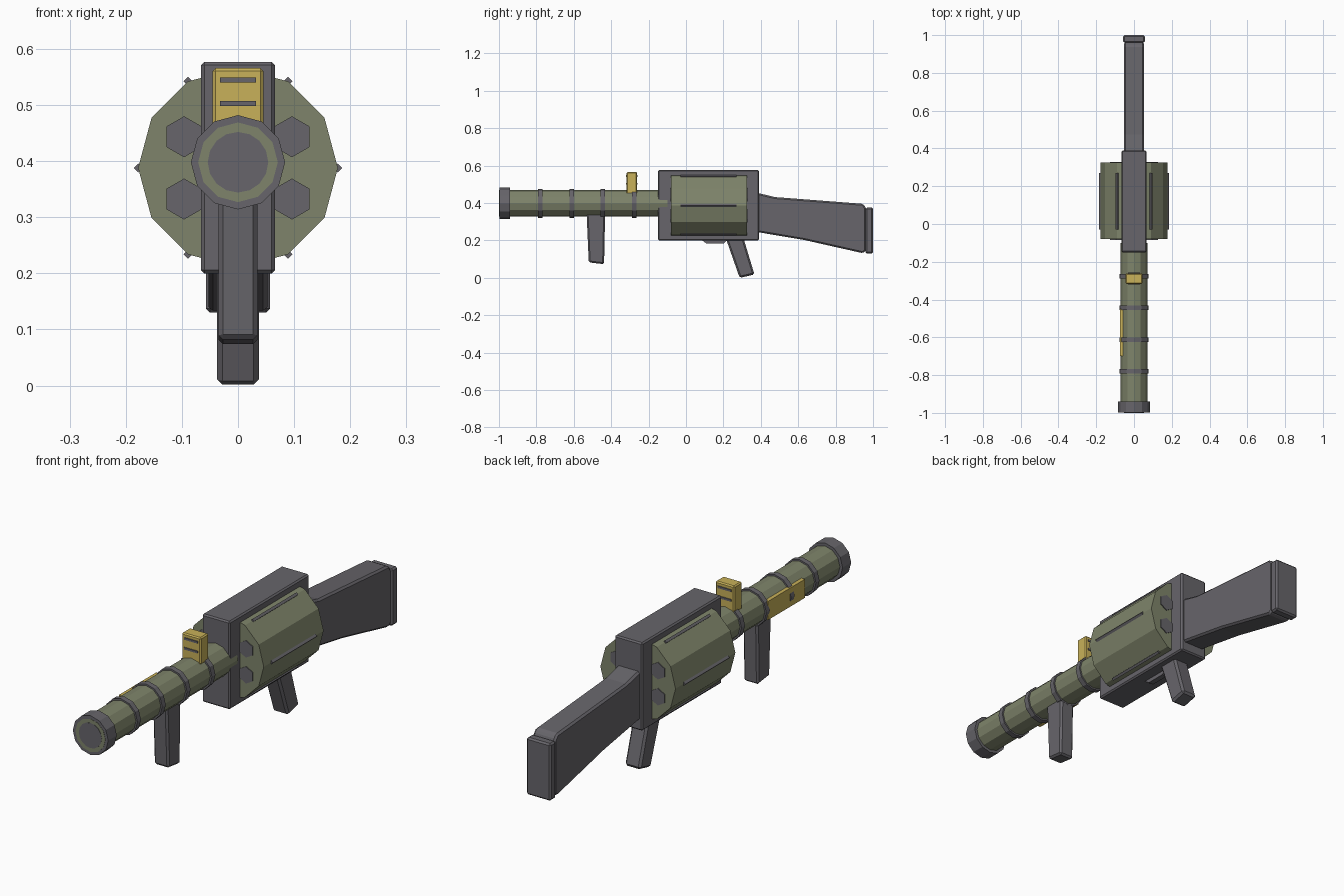
import bpy, bmesh, math
from mathutils import Matrix, Vector

if "Cube" in bpy.data.objects:
    bpy.data.objects.remove(bpy.data.objects["Cube"])


def material(name, rgb):
    m = bpy.data.materials.new(name)
    m.diffuse_color = (*rgb, 1)
    m.use_nodes = True
    m.node_tree.nodes["Principled BSDF"].inputs["Base Color"].default_value = m.diffuse_color
    return m


DARK = material("gunmetal", (0.135, 0.13, 0.145))
OLIVE = material("olive", (0.21, 0.23, 0.145))
GOLD = material("mustard", (0.58, 0.44, 0.10))


def finish(name, bm, mat, bevel=0):
    bmesh.ops.recalc_face_normals(bm, faces=bm.faces)
    mesh = bpy.data.meshes.new(name)
    bm.to_mesh(mesh)
    bm.free()
    mesh.materials.append(mat)
    ob = bpy.data.objects.new(name, mesh)
    bpy.context.collection.objects.link(ob)
    if bevel:
        mod = ob.modifiers.new("chamfer", 'BEVEL')
        mod.width = bevel
        mod.segments = 1
    return ob


def box(name, lo, hi, mat, bevel=0):
    lo, hi = Vector(lo), Vector(hi)
    bm = bmesh.new()
    bmesh.ops.create_cube(bm, size=1, matrix=Matrix.Translation((lo + hi) / 2)
                          @ Matrix.Diagonal((*(hi - lo), 1)))
    return finish(name, bm, mat, bevel)


def prism(name, x, z, r, y0, y1, sides, mat, start=0, bevel=0):
    """Regular prism running along y."""
    bm = bmesh.new()
    ring = [bm.verts.new((x + r * math.cos(a), y0, z + r * math.sin(a)))
            for a in (start + math.tau * i / sides for i in range(sides))]
    cap = bm.faces.new(ring)
    ext = bmesh.ops.extrude_face_region(bm, geom=[cap], use_keep_orig=True)
    bmesh.ops.translate(bm, vec=(0, y1 - y0, 0),
                        verts=[v for v in ext['geom'] if isinstance(v, bmesh.types.BMVert)])
    return finish(name, bm, mat, bevel)


def side_profile(name, pts, half, mat, bevel=0):
    """Extrude a (y, z) outline symmetrically across x."""
    bm = bmesh.new()
    cap = bm.faces.new([bm.verts.new((-half, y, z)) for y, z in pts])
    ext = bmesh.ops.extrude_face_region(bm, geom=[cap], use_keep_orig=True)
    bmesh.ops.translate(bm, vec=(2 * half, 0, 0),
                        verts=[v for v in ext['geom'] if isinstance(v, bmesh.types.BMVert)])
    return finish(name, bm, mat, bevel)


# Barrel, muzzle and bands
AXIS = 0.398
prism("barrel", 0, AXIS, 0.071, -0.999, -0.10, 12, OLIVE)
prism("muzzle_collar", 0, AXIS, 0.084, -0.998, -0.94, 12, DARK)
prism("bore", 0, AXIS, 0.054, -1.0, -0.99, 16, DARK)
for i, y in enumerate((-0.78, -0.612, -0.444, -0.276)):
    prism(f"barrel_band_{i}", 0, AXIS, 0.078, y - 0.012, y + 0.012, 12, DARK)

# Painted plate on the left of the barrel
box("side_plate", (-0.0735, -0.70, AXIS - 0.04), (-0.055, -0.45, AXIS + 0.04), GOLD)

# Sight with slots front and back
box("sight", (-0.045, -0.317, 0.45), (0.045, -0.262, 0.566), GOLD, 0.005)
for i, z in enumerate((0.503, 0.545)):
    box(f"sight_slot_{i}", (-0.032, -0.321, z - 0.0045), (0.032, -0.258, z + 0.0045), DARK)

# Receiver frame
box("frame", (-0.066, -0.15, 0.2), (0.066, 0.39, 0.577), DARK, 0.006)

# Revolving drum with chambers and ribs
HUB = 0.388
prism("drum", 0, HUB, 0.178, -0.08, 0.325, 12, OLIVE)
for i in range(6):
    a = math.tau * i / 6
    prism(f"drum_rib_{i}", 0.178 * math.cos(a), HUB + 0.178 * math.sin(a),
          0.008, -0.03, 0.27, 4, DARK)
    b = a + math.pi / 6
    prism(f"chamber_{i}", 0.111 * math.cos(b), HUB + 0.111 * math.sin(b),
          0.0365, -0.084, 0.329, 6, DARK, math.pi / 6)

# Stock and butt plate
side_profile("stock", [(0.38, 0.455), (0.475, 0.432), (0.945, 0.396), (0.963, 0.375),
                       (0.963, 0.145), (0.945, 0.132), (0.63, 0.203), (0.38, 0.245)],
             0.053, DARK, 0.008)
box("butt_plate", (-0.057, 0.96, 0.13), (0.057, 1.0, 0.375), DARK, 0.007)

# Grips and trigger
side_profile("front_grip", [(-0.532, 0.36), (-0.432, 0.36), (-0.438, 0.073), (-0.52, 0.083)],
             0.035, DARK, 0.008)
side_profile("rear_grip", [(0.21, 0.22), (0.305, 0.22), (0.366, 0.018), (0.287, 0.0)],
             0.037, DARK, 0.009)
side_profile("trigger", [(0.08, 0.205), (0.225, 0.205), (0.20, 0.183), (0.11, 0.183)],
             0.012, DARK)
